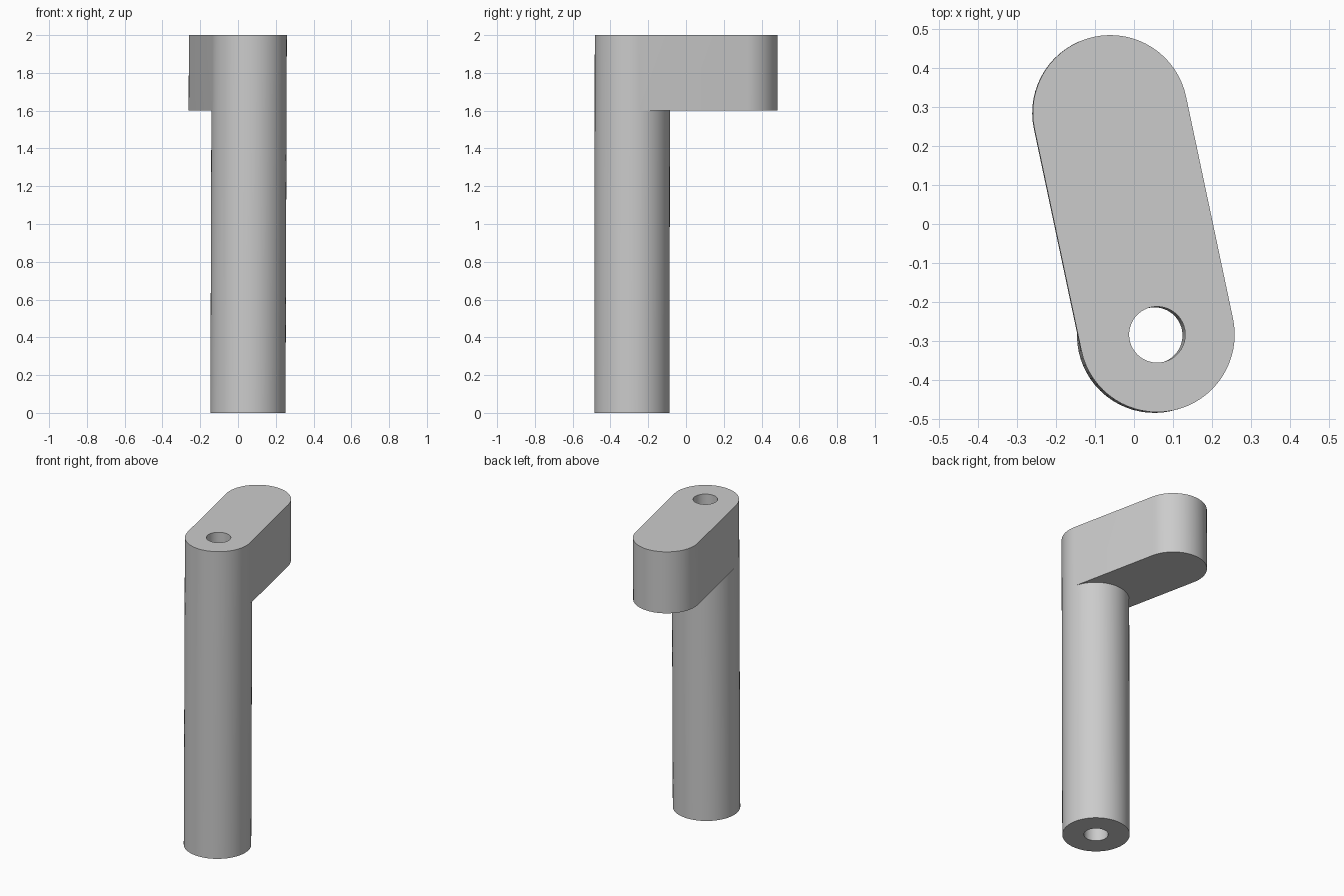
import bpy, bmesh, math
from mathutils import Vector

if "Cube" in bpy.data.objects:
    bpy.data.objects.remove(bpy.data.objects["Cube"], do_unlink=True)

HALF = 32                         # segments per half circle
SHAFT = Vector((0.0595, -0.284))  # shaft axis at the top
TIP = Vector((-0.061, 0.286))     # rounded end of the arm at the top
RADIUS, BORE = 0.199, 0.072
HEIGHT, UNDERSIDE = 2.0, 1.6
LEAN = Vector((-0.0035, -0.001))  # sideways drift per unit of depth

axis = TIP - SHAFT
heading = math.atan2(axis.y, axis.x)

mat = bpy.data.materials.new("plain grey")
mat.use_nodes = True
mat.diffuse_color = (0.6, 0.6, 0.6, 1)
mat.node_tree.nodes["Principled BSDF"].inputs["Base Color"].default_value = (0.6, 0.6, 0.6, 1)

bm = bmesh.new()


def ring(radius, z, far_centre=SHAFT):
    """Loop of two half circles: a circle, or a slot when far_centre differs."""
    verts = []
    for centre, start in ((far_centre, heading - math.pi / 2), (SHAFT, heading + math.pi / 2)):
        for i in range(HALF + 1):
            a = start + math.pi * i / HALF
            p = centre + radius * Vector((math.cos(a), math.sin(a))) + LEAN * (HEIGHT - z)
            verts.append(bm.verts.new((p.x, p.y, z)))
    return verts


# Closed section: shaft wall, arm underside, arm wall, top, bore, foot
rings = [
    ring(RADIUS, 0),
    ring(RADIUS, UNDERSIDE),
    ring(RADIUS, UNDERSIDE, TIP),
    ring(RADIUS, HEIGHT, TIP),
    ring(BORE, HEIGHT),
    ring(BORE, 0),
]
for lower, upper in zip(rings, rings[1:] + rings[:1]):
    for i in range(len(lower)):
        j = (i + 1) % len(lower)
        bm.faces.new((lower[i], lower[j], upper[j], upper[i]))

# Weld the shared half of the shaft and arm
bmesh.ops.remove_doubles(bm, verts=bm.verts, dist=0.0001)
bmesh.ops.recalc_face_normals(bm, faces=bm.faces)

mesh = bpy.data.meshes.new("crank_handle")
bm.to_mesh(mesh)
bm.free()
mesh.materials.append(mat)
handle = bpy.data.objects.new("crank_handle", mesh)
bpy.context.collection.objects.link(handle)

bpy.ops.object.select_all(action="DESELECT")
handle.select_set(True)
bpy.context.view_layer.objects.active = handle
bpy.ops.object.shade_smooth_by_angle(angle=math.radians(30))
